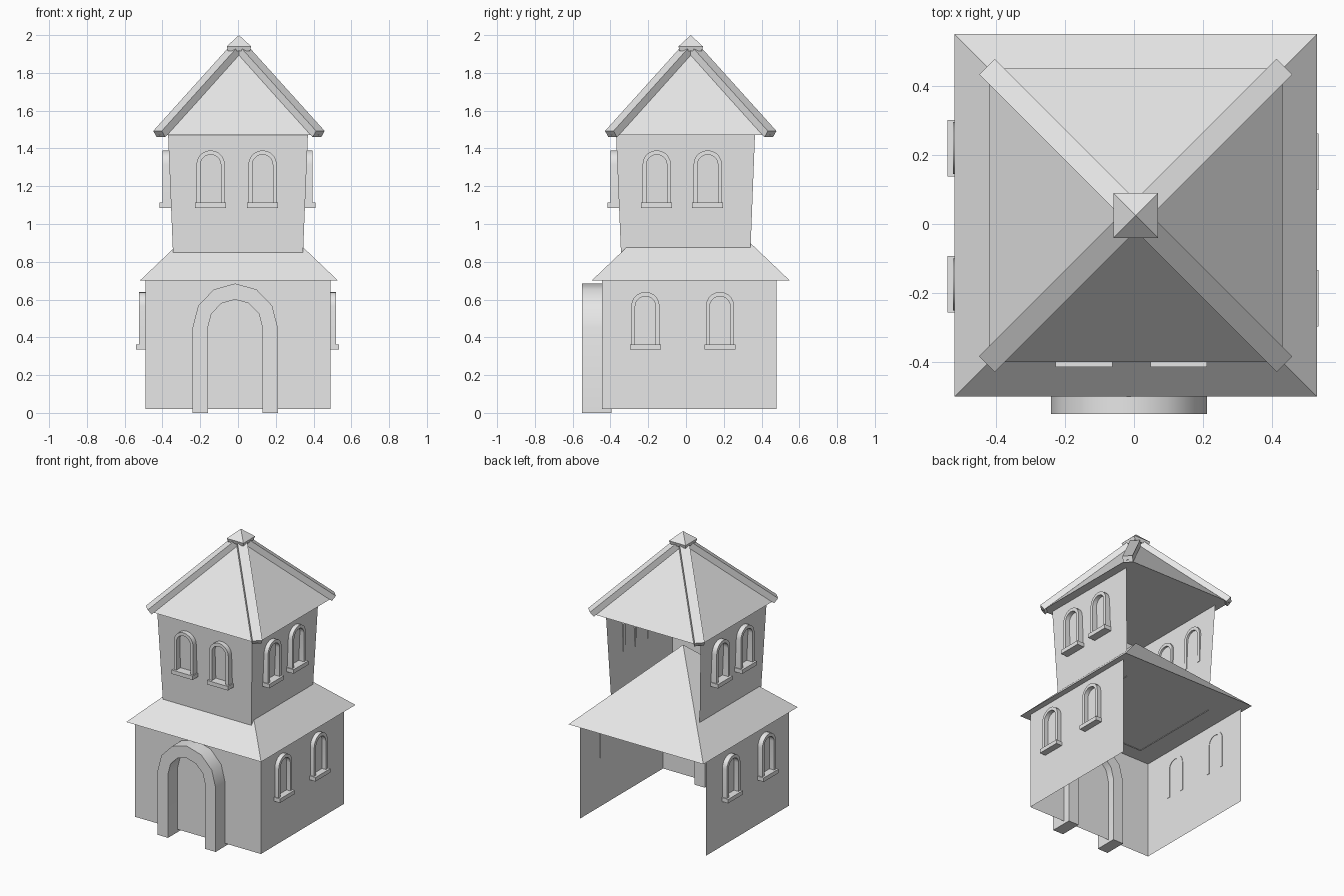
import bpy
import bmesh
from math import pi, cos, sin, radians
from mathutils import Matrix, Vector

old = bpy.data.objects.get("Cube")
if old:
    bpy.data.objects.remove(old, do_unlink=True)

# One plain stone grey for everything
grey = bpy.data.materials.new("plain_grey")
grey.use_nodes = True
grey.diffuse_color = (0.8, 0.8, 0.8, 1)
grey.node_tree.nodes["Principled BSDF"].inputs["Base Color"].default_value = grey.diffuse_color

CENTRE = Vector((0.005, 0.025, 0))  # axis of both roofs


def finish(name, bm, matrix=None, fix_normals=True, smooth=None):
    if fix_normals:
        bmesh.ops.recalc_face_normals(bm, faces=bm.faces[:])
    if matrix:
        bm.transform(matrix)
    mesh = bpy.data.meshes.new(name)
    bm.to_mesh(mesh)
    bm.free()
    mesh.materials.append(grey)
    obj = bpy.data.objects.new(name, mesh)
    bpy.context.collection.objects.link(obj)
    if smooth:
        bpy.ops.object.select_all(action='DESELECT')
        obj.select_set(True)
        bpy.context.view_layer.objects.active = obj
        bpy.ops.object.shade_smooth_by_angle(angle=radians(smooth))
    return obj


def box(name, low, high, matrix=None):
    bm = bmesh.new()
    bmesh.ops.create_cube(bm, size=1)
    low, high = Vector(low), Vector(high)
    size = high - low
    place = Matrix.Translation((low + high) / 2) @ Matrix.Diagonal((*size, 1))
    bm.transform(place)
    return finish(name, bm, matrix)


def open_walls(name, bottom, top, z0, z1):
    """Three thin walls, open at the back; each ring is (half width, front y, back y)."""
    bm = bmesh.new()
    rings = []
    for (w, front, back), z in ((bottom, z0), (top, z1)):
        path = ((-w, back), (-w, front), (w, front), (w, back))
        rings.append([bm.verts.new((x, y, z)) for x, y in path])
    low, high = rings
    for i in range(3):
        bm.faces.new((low[i], low[i + 1], high[i + 1], high[i]))
    return finish(name, bm, fix_normals=False)


def pyramid(name, half, z0, z1):
    bm = bmesh.new()
    base = [bm.verts.new(CENTRE + Vector((sx * half, sy * half, z0)))
            for sx, sy in ((-1, -1), (1, -1), (1, 1), (-1, 1))]
    tip = bm.verts.new(CENTRE + Vector((0, 0, z1)))
    bm.faces.new(base[::-1])
    for i in range(4):
        bm.faces.new((base[i], base[(i + 1) % 4], tip))
    return finish(name, bm)


def arch(name, u, z0, spring, outer, inner, rise_out, rise_in, near, far, steps, matrix):
    """Arched frame standing on two legs, from depth near to depth far."""
    def outline(radius, rise):
        curve = [(u - radius * cos(pi * i / steps), spring + rise * sin(pi * i / steps))
                 for i in range(steps + 1)]
        return [(u - radius, z0)] + curve + [(u + radius, z0)]

    bm = bmesh.new()
    loops = [[bm.verts.new((x, -depth, z)) for x, z in outline(r, rise)]
             for r, rise, depth in ((outer, rise_out, far), (inner, rise_in, far),
                                    (inner, rise_in, near), (outer, rise_out, near))]
    for a, b in zip(loops, loops[1:] + loops[:1]):
        for i in range(len(a) - 1):
            bm.faces.new((a[i], a[i + 1], b[i + 1], b[i]))
    for end in (0, -1):
        bm.faces.new([loop[end] for loop in loops])
    return finish(name, bm, matrix, smooth=40)


def window(name, u, z, near, far, matrix):
    arch(name + "_frame", u, z + 0.025, z + 0.23, 0.075, 0.054,
         0.075, 0.052, near, far, 10, matrix)
    box(name + "_sill", (u - 0.082, -far - 0.015, z), (u + 0.082, -near - 0.003, z + 0.028), matrix)


# Storeys
open_walls("lower_walls", (0.49, -0.445, 0.48), (0.49, -0.445, 0.48), 0.02, 0.70)
open_walls("upper_walls", (0.338, -0.338, 0.335), (0.37, -0.37, 0.365), 0.695, 1.472)

# Roofs
pyramid("lower_roof", 0.525, 0.70, 1.20)
pyramid("upper_roof", 0.425, 1.47, 1.944)

# Hip beams on the upper roof
apex = CENTRE + Vector((0, 0, 1.944))
for side, sx in (("left", 1), ("right", -1)):
    for end, sy in (("front", -1), ("back", 1)):
        corner = CENTRE + Vector((sx * 0.422, sy * 0.422, 1.476))
        along = (corner - apex).normalized()
        across = Vector((0, 0, 1)).cross(along).normalized()
        up = along.cross(across)
        frame = Matrix((along, across, up)).transposed().to_4x4()
        frame.translation = apex
        box(f"hip_beam_{end}_{side}", (0.02, -0.032, -0.021),
            ((corner - apex).length, 0.032, 0.021), frame)

# Roof cap: short tapered block with a pointed top
pyramid("cap_point", 0.065, 1.94, 2.0)
bm = bmesh.new()
bmesh.ops.create_cone(bm, cap_ends=True, segments=4, radius1=0.058 * 2 ** 0.5,
                      radius2=0.065 * 2 ** 0.5, depth=0.025)
finish("cap_block", bm, Matrix.Translation(CENTRE + Vector((0, 0, 1.9275)))
       @ Matrix.Rotation(pi / 4, 4, 'Z'))

# Door arch
arch("door_arch", -0.015, 0, 0.45, 0.226, 0.145, 0.235, 0.15, 0.395, 0.55, 6, Matrix())

# Windows on each wall: turn, lower positions, upper positions, extra reach
walls = (("front", 0, (), (-0.145, 0.13), 0.005),
         ("left", pi / 2, (-0.215, 0.18), (-0.155, 0.115), 0),
         ("right", -pi / 2, (-0.22, 0.175), (-0.155, 0.115), 0.005))
for side, turn, lower, upper, extra in walls:
    matrix = Matrix.Rotation(turn, 4, 'Z')
    for i, u in enumerate(lower):
        window(f"lower_window_{side}_{i + 1}", u, 0.335, 0.487, 0.52 + extra, matrix)
    for i, u in enumerate(upper):
        window(f"upper_window_{side}_{i + 1}", u, 1.085, 0.352, 0.395 + extra, matrix)
